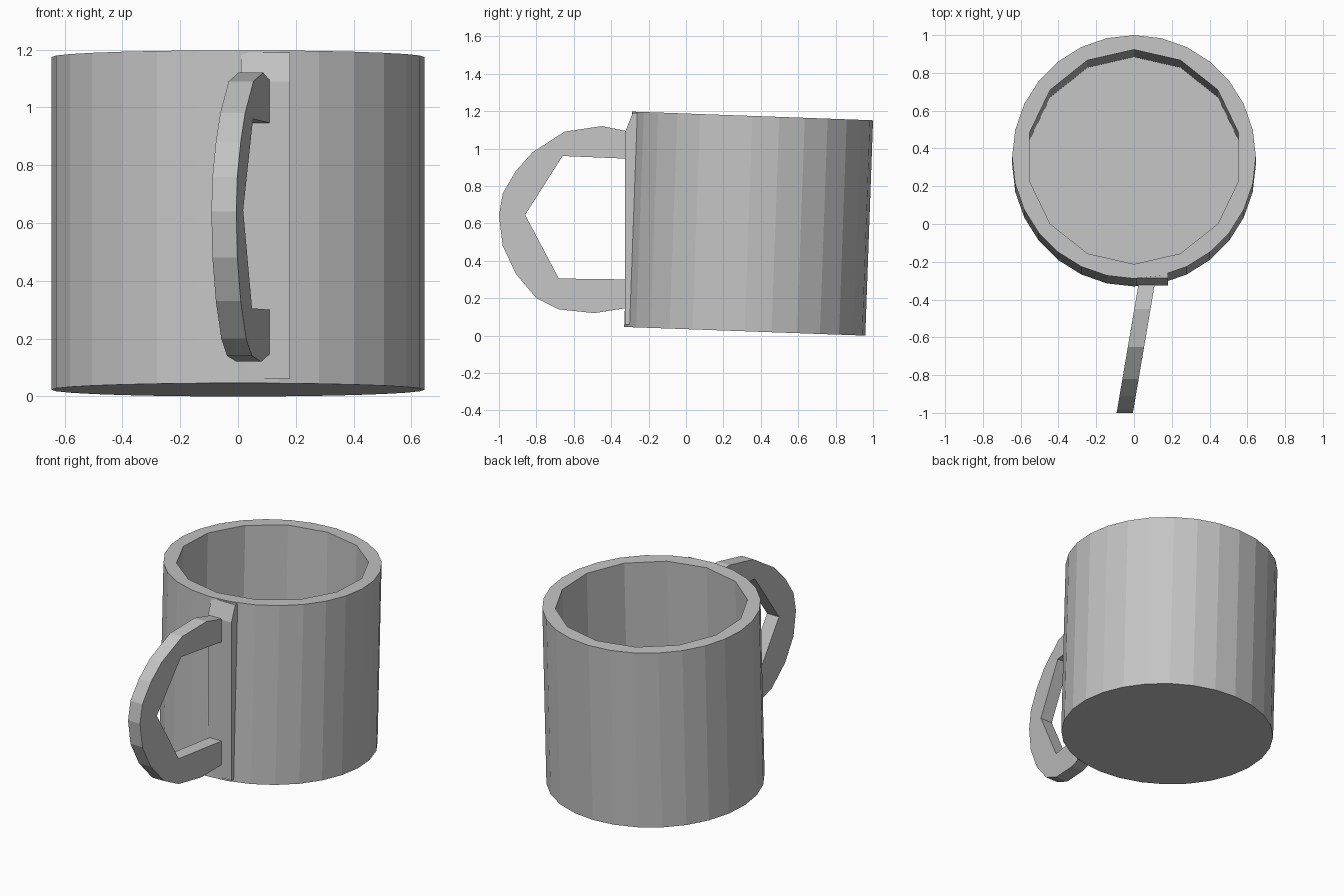
import bpy, bmesh, math

if "Cube" in bpy.data.objects:
    bpy.data.objects.remove(bpy.data.objects["Cube"], do_unlink=True)

mat = bpy.data.materials.new("plain grey")
mat.use_nodes = True
grey = (0.55, 0.55, 0.55, 1)
mat.diffuse_color = grey
mat.node_tree.nodes["Principled BSDF"].inputs["Base Color"].default_value = grey


def finish(name, bm):
    bmesh.ops.recalc_face_normals(bm, faces=bm.faces)
    mesh = bpy.data.meshes.new(name)
    bm.to_mesh(mesh)
    bm.free()
    mesh.materials.append(mat)
    obj = bpy.data.objects.new(name, mesh)
    bpy.context.collection.objects.link(obj)
    return obj


def ring(bm, radius, z, sides):
    angles = [math.tau * i / sides + math.pi / 2 for i in range(sides)]
    return [bm.verts.new((radius * math.cos(a), radius * math.sin(a), z)) for a in angles]


def wall(bm, low, high):
    for i in range(len(low)):
        j = (i + 1) % len(low)
        bm.faces.new((low[i], low[j], high[j], high[i]))


def extrude_profile(name, points, x_mid, half_width):
    """Solid from a side profile of (y, z) points, with x_mid(y) as its centre."""
    bm = bmesh.new()
    sides = [[bm.verts.new((x_mid(y) + s * half_width, y, z)) for y, z in points]
             for s in (-1, 1)]
    wall(bm, *sides)
    for side in sides:
        bm.faces.new(side)
    return finish(name, bm)


# Cup: outside has twice as many sides as the hollow; it leans slightly back
HEIGHT, OUTER, INNER, FLOOR, SIDES = 1.152, 0.645, 0.568, 0.08, 14
bm = bmesh.new()
outer = [ring(bm, OUTER, z, 2 * SIDES) for z in (0, FLOOR, HEIGHT)]
inner = [ring(bm, INNER, z, SIDES) for z in (FLOOR, HEIGHT)]
wall(bm, outer[0], outer[1])
wall(bm, outer[1], outer[2])
wall(bm, inner[0], inner[1])
bm.faces.new(outer[0])
bm.faces.new(inner[0])

# Rim: each inner side spans two outer sides
lip, mouth = outer[2], inner[1]
for i in range(SIDES):
    j = (i + 1) % SIDES
    bm.faces.new((lip[2 * i], lip[2 * i + 1], lip[2 * j], mouth[j], mouth[i]))
cup = finish("cup", bm)
cup.location = (0, 0.314, 0.023)
cup.rotation_euler.x = -0.036

# Handle: angular loop, turned a little sideways
handle_outline = [
    (-0.30, 1.09), (-0.45, 1.12), (-0.65, 1.09), (-0.82, 0.98), (-0.91, 0.88),
    (-0.98, 0.76), (-1.0, 0.64), (-0.98, 0.48), (-0.91, 0.33), (-0.80, 0.20),
    (-0.68, 0.14), (-0.49, 0.12), (-0.30, 0.15),
    (-0.30, 0.30), (-0.68, 0.305), (-0.86, 0.645), (-0.66, 0.96), (-0.30, 0.945)]
extrude_profile("handle", handle_outline, lambda y: 0.065 + 0.17 * (y + 0.33), 0.043)

# Flat strip on the wall where the handle joins
strip = [(-0.325, 0.06), (-0.325, 1.09), (-0.285, 1.19), (-0.25, 1.19), (-0.25, 0.06)]
extrude_profile("handle_mount", strip, lambda y: 0.095, 0.085)
